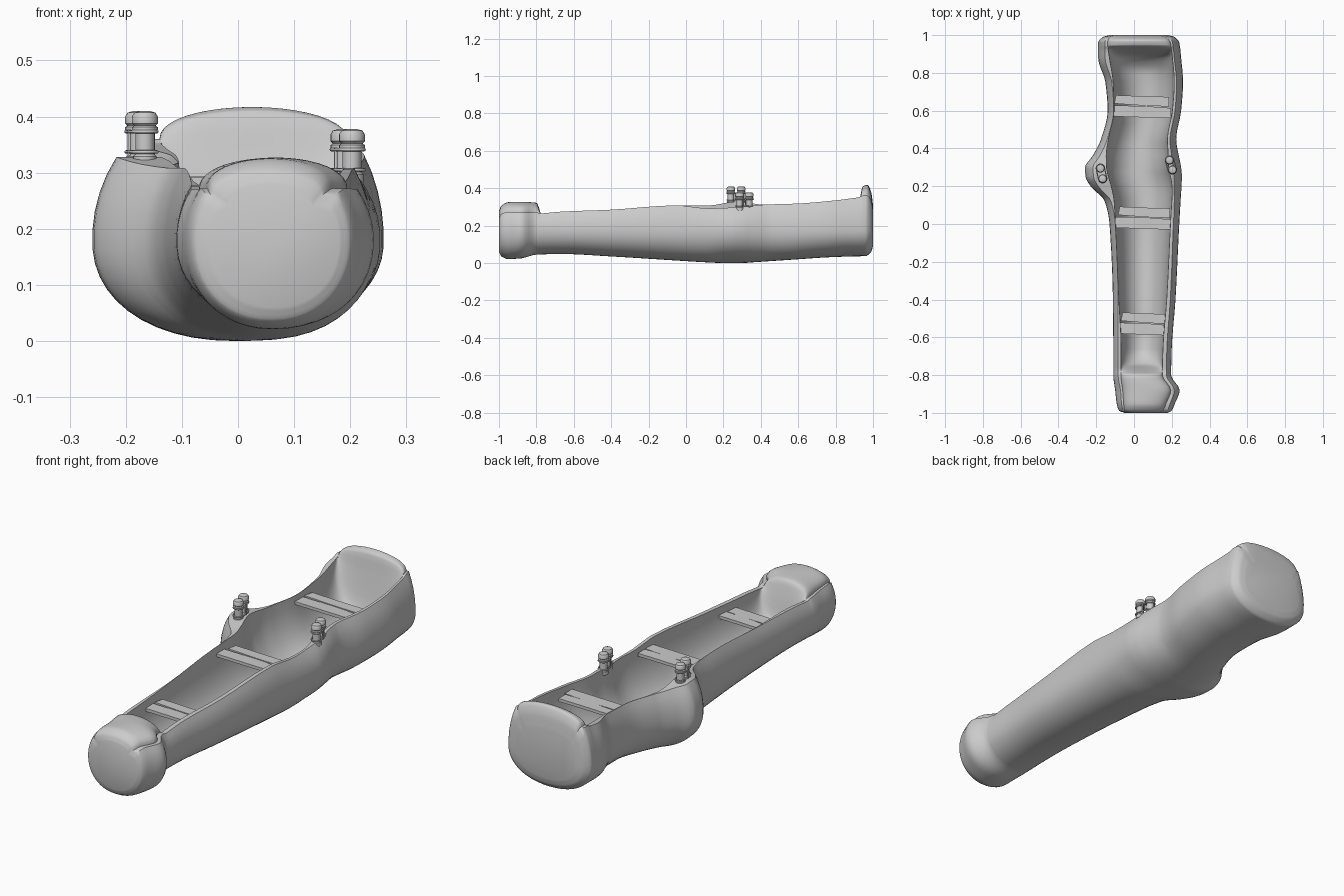
import bpy, bmesh, math
from mathutils import Vector

if "Cube" in bpy.data.objects:
    bpy.data.objects.remove(bpy.data.objects["Cube"])

# Log outline stations: y, left x, right x, bottom z, inner left x
PLAN = [(-1, -.05, .18, .06, -.02), (-.988, -.08, .2, .036, -.05), (-.95, -.092, .217, .021, -.055),
        (-.88, -.1, .242, .025, -.06), (-.8, -.11, .197, .045, -.07), (-.66, -.11, .2, .048, -.068),
        (-.4, -.112, .22, .035, -.08), (0, -.13, .24, .01, -.098), (.12, -.155, .247, .003, -.105),
        (.2, -.23, .252, 0, -.12), (.25, -.257, .254, 0, -.135), (.3, -.26, .25, 0, -.145),
        (.36, -.22, .238, .004, -.147), (.45, -.175, .224, .01, -.135), (.6, -.14, .25, .02, -.105),
        (.75, -.152, .26, .03, -.11), (.88, -.19, .25, .035, -.13), (.96, -.19, .24, .037, -.14),
        (.99, -.165, .215, .06, -.13), (1, -.13, .18, .09, -.1)]
# Heights: y, left rim z, right rim z, middle z (cavity floor or solid end top)
RISE = [(-1, .24, .24, .28), (-.988, .262, .262, .305), (-.95, .272, .272, .325), (-.88, .27, .27, .327),
        (-.8, .27, .27, .322), (-.775, .265, .265, .26), (-.74, .268, .268, .14), (-.66, .275, .275, .09),
        (-.4, .285, .285, .08), (-.05, .308, .308, .06), (.12, .308, .292, .06), (.27, .328, .298, .06),
        (.42, .312, .312, .06), (.6, .318, .318, .07), (.8, .335, .335, .09), (.88, .345, .345, .15),
        (.925, .352, .352, .32), (.945, .36, .36, .41), (.97, .36, .36, .417), (.99, .335, .335, .38),
        (1, .28, .28, .31)]


def sample(table, y):
    """Smooth interpolation without overshoot."""
    k = 0
    while k < len(table) - 2 and y > table[k + 1][0]:
        k += 1
    h = table[k + 1][0] - table[k][0]
    t = min(1, max(0, (y - table[k][0]) / h))

    def slope(i, c):
        if i == 0 or i == len(table) - 1:
            return None
        d0 = (table[i][c] - table[i - 1][c]) / (table[i][0] - table[i - 1][0])
        d1 = (table[i + 1][c] - table[i][c]) / (table[i + 1][0] - table[i][0])
        return 0 if d0 * d1 <= 0 else 2 * d0 * d1 / (d0 + d1)
    out = []
    for c in range(1, len(table[0])):
        a, b = table[k][c], table[k + 1][c]
        m0, m1 = slope(k, c), slope(k + 1, c)
        m0 = (b - a) / h if m0 is None else m0
        m1 = (b - a) / h if m1 is None else m1
        out.append((2*t**3 - 3*t*t + 1) * a + (t**3 - 2*t*t + t) * h * m0
                   + (3*t*t - 2*t**3) * b + (t**3 - t*t) * h * m1)
    return out


def finish(name, bm, angle=40):
    bmesh.ops.recalc_face_normals(bm, faces=bm.faces)
    me = bpy.data.meshes.new(name)
    bm.to_mesh(me)
    bm.free()
    ob = bpy.data.objects.new(name, me)
    bpy.context.collection.objects.link(ob)
    bpy.context.view_layer.objects.active = ob
    bpy.ops.object.select_all(action='DESELECT')
    ob.select_set(True)
    bpy.ops.object.shade_smooth_by_angle(angle=math.radians(angle))
    return ob


def loft(bm, rings):
    rows = [[bm.verts.new(p) for p in r] for r in rings]
    n = len(rows[0])
    for a, b in zip(rows, rows[1:]):
        for i in range(n):
            bm.faces.new((a[i], a[(i + 1) % n], b[(i + 1) % n], b[i]))
    bm.faces.new(rows[0])
    bm.faces.new(rows[-1])


def section(y):
    xl, xr, zb, il = sample(PLAN, y)
    rl, rr, mid = sample(RISE, y)
    ir = xr - .047 - .02 * math.exp(-((y - .3) / .08) ** 2)
    xc, w, zc = (xl + xr) / 2, (xr - xl) / 2, .18
    pts = []
    for i in range(33):                                   # outer skin, left rim to right rim
        a = math.radians(145 + 250 * i / 32)
        c, s = math.cos(a), math.sin(a)
        x = xc + w * math.copysign(abs(c) ** .92, c)
        if s < 0:
            z = zc - (zc - zb) * abs(s) ** .92
        else:
            z = zc + ((rl if c < 0 else rr) - zc) * s / math.sin(math.radians(35))
        pts.append((x, y, z))
    ci, wi = (il + ir) / 2, (ir - il) / 2
    for i in range(21):                                   # hollow or solid top, right to left
        b = math.pi * i / 20
        rim = rr + (rl - rr) * (1 - math.cos(b)) / 2
        pts.append((ci + wi * math.cos(b), y, rim + (mid - rim) * math.sin(b) ** .9))
    return pts


# Hollowed log hull
keys = sorted({r[0] for r in PLAN} | {r[0] for r in RISE})
ys = [a + (b - a) * j / 4 for a, b in zip(keys, keys[1:]) for j in range(4)] + [keys[-1]]
bm = bmesh.new()
loft(bm, [section(y) for y in ys])
finish("log_hull", bm, 45)


# Seats: two rough split boards each
def board(name, corners, z, t=.014):
    bm = bmesh.new()
    loft(bm, [[(x, y, z - t) for x, y in corners], [(x, y, z) for x, y in corners]])
    finish(name, bm, 20)


for name, x0, x1, y, z in (("front_seat", -.07, .178, -.53, .245),
                           ("middle_seat", -.085, .2, .03, .277),
                           ("back_seat", -.105, .195, .62, .293)):
    m = x0 + (x1 - x0) * .55
    board(name + "_rear_board", [(x0, y + .018), (m, y + .006), (x1 - .01, y + .002), (x1 - .01, y + .053),
                                 (m, y + .056), (x0 + .01, y + .062)], z)
    board(name + "_front_board", [(x0 - .012, y - .05), (m, y - .056), (x1, y - .06), (x1, y - .006),
                                  (m, y + .004), (x0 - .012, y + .008)], z - .002)


# Mooring posts: turned shape with base, neck collar and rounded head
POST = [(.021, -.01), (.021, .006), (.017, .01), (.017, .05), (.023, .053), (.023, .058),
        (.019, .061), (.023, .065), (.023, .077), (.019, .084), (.008, .087)]


def ring_points(cx, cy, r, z, n=20):
    return [(cx + r * math.cos(2*math.pi*i/n), cy + r * math.sin(2*math.pi*i/n), z) for i in range(n)]


def rope(name, pts, cyclic=True, r=.003):
    cu = bpy.data.curves.new(name, 'CURVE')
    cu.dimensions = '3D'
    cu.bevel_depth = r
    cu.bevel_resolution = 2
    sp = cu.splines.new('POLY')
    sp.points.add(len(pts) - 1)
    for p, q in zip(sp.points, pts):
        p.co = (*q, 1)
    sp.use_cyclic_u = cyclic
    bpy.context.collection.objects.link(bpy.data.objects.new(name, cu))


for side, posts, z in (("left", ((-.166, .24), (-.178, .295)), .323),
                       ("right", ((.203, .287), (.188, .338)), .291)):
    for i, (x, y) in enumerate(posts):
        bm = bmesh.new()
        loft(bm, [ring_points(x, y, r, z + h) for r, h in POST])
        finish(f"{side}_post_{i + 1}", bm, 40)
    # Ropes lashed round the pair
    a, b = (Vector((*p, 0)) for p in posts)
    d = (b - a).normalized()
    t0 = math.atan2(d.y, d.x)
    for k, h in enumerate((.014, .05)):
        loop = []
        for c, off in ((b, -math.pi / 2), (a, math.pi / 2)):
            for j in range(9):
                t = t0 + off + math.pi * j / 8
                loop.append((c.x + .022 * math.cos(t), c.y + .022 * math.sin(t), z + h))
        rope(f"{side}_lashing_{k + 1}", loop)
    for k, s in enumerate((-1, 1)):
        m = (a + b) / 2 + Vector((-d.y, d.x, 0)) * .022 * s
        rope(f"{side}_rope_end_{k + 1}", [(m.x, m.y, z + .008), (m.x, m.y, z + .054)], False)
